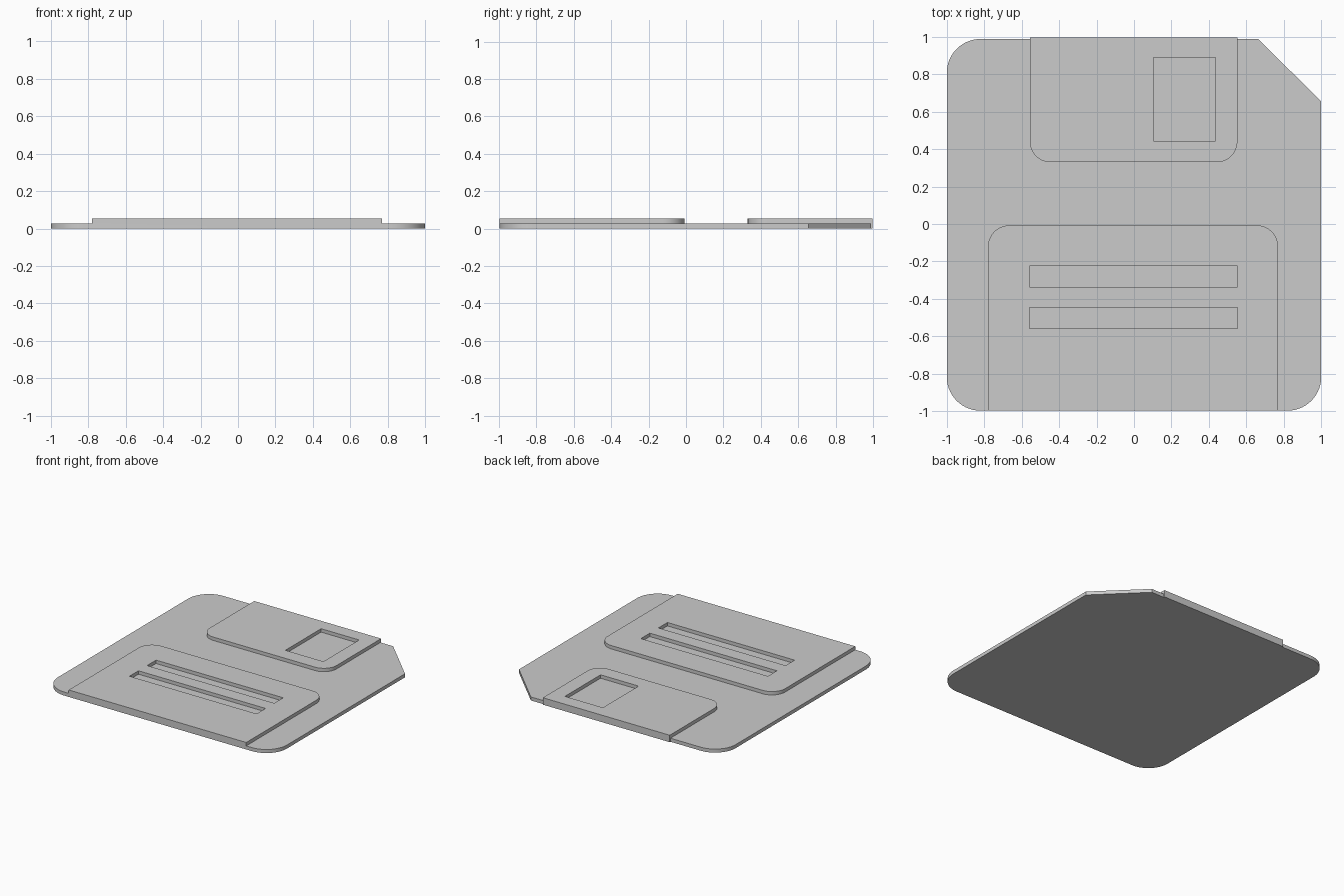
import bpy, bmesh, math

if "Cube" in bpy.data.objects:
    bpy.data.objects.remove(bpy.data.objects["Cube"])

BASE_Z, TOP_Z = 0.028, 0.055
SEGS = 14


def rounded(points):
    """Counter-clockwise outline from (x, y, corner radius); corners are 90 degrees when rounded."""
    out = []
    n = len(points)
    for i, (x, y, r) in enumerate(points):
        if r == 0:
            out.append((x, y))
            continue
        px, py, _ = points[i - 1]
        dx, dy = x - px, y - py
        a = math.atan2(dy, dx)
        ux, uy = math.cos(a), math.sin(a)
        cx, cy = x - ux * r - uy * r, y - uy * r + ux * r
        for k in range(SEGS + 1):
            t = a - math.pi / 2 + k / SEGS * math.pi / 2
            out.append((cx + r * math.cos(t), cy + r * math.sin(t)))
    return out


def prism(name, outline, z0, z1):
    bm = bmesh.new()
    face = bm.faces.new([bm.verts.new((x, y, z0)) for x, y in outline])
    up = bmesh.ops.extrude_face_region(bm, geom=[face])["geom"]
    bmesh.ops.translate(bm, vec=(0, 0, z1 - z0),
                        verts=[v for v in up if isinstance(v, bmesh.types.BMVert)])
    bmesh.ops.recalc_face_normals(bm, faces=bm.faces)
    mesh = bpy.data.meshes.new(name)
    bm.to_mesh(mesh)
    bm.free()
    ob = bpy.data.objects.new(name, mesh)
    bpy.context.collection.objects.link(ob)
    return ob


def combine(target, tool, operation):
    mod = target.modifiers.new(operation.title(), 'BOOLEAN')
    mod.operation, mod.solver, mod.object = operation, 'EXACT', tool
    bpy.context.view_layer.objects.active = target
    bpy.ops.object.modifier_apply(modifier=mod.name)
    bpy.data.objects.remove(tool, do_unlink=True)


def rect(x0, x1, y0, y1):
    return [(x0, y0), (x1, y0), (x1, y1), (x0, y1)]


# Thin casing with three round corners and one clipped corner
body = prism("disk_casing", rounded([
    (-1, -0.997, 0.18), (1, -0.997, 0.18), (1, 0.655, 0),
    (0.663, 0.988, 0), (-1, 0.988, 0.18)]), 0, BASE_Z)

# Raised label, flush with the front edge, with two line slots
label = prism("label", rounded([
    (-0.78, -0.997, 0), (0.77, -0.997, 0),
    (0.77, -0.007, 0.115), (-0.78, -0.007, 0.115)]), 0, TOP_Z)
for y in (-0.281, -0.501):
    combine(label, prism("slot_cutter", rect(-0.558, 0.552, y - 0.056, y + 0.056), -0.1, 0.2),
            'DIFFERENCE')

# Shutter, slightly past the back edge, with a window
shutter = prism("shutter", rounded([
    (-0.556, 0.33, 0.11), (0.552, 0.33, 0.11),
    (0.552, 0.997, 0), (-0.556, 0.997, 0)]), 0, TOP_Z)
combine(shutter, prism("window_cutter", rect(0.104, 0.436, 0.443, 0.888), -0.1, 0.2),
        'DIFFERENCE')

# Merge into one solid; the casing fills the bottoms of the slots and window
combine(body, label, 'UNION')
combine(body, shutter, 'UNION')

# Clean up coplanar splits
bm = bmesh.new()
bm.from_mesh(body.data)
bmesh.ops.remove_doubles(bm, verts=bm.verts, dist=1e-5)
bmesh.ops.dissolve_limit(bm, angle_limit=math.radians(0.5), verts=bm.verts, edges=bm.edges)
bm.to_mesh(body.data)
bm.free()

body.select_set(True)
bpy.context.view_layer.objects.active = body
bpy.ops.object.shade_smooth_by_angle(angle=math.radians(30))
